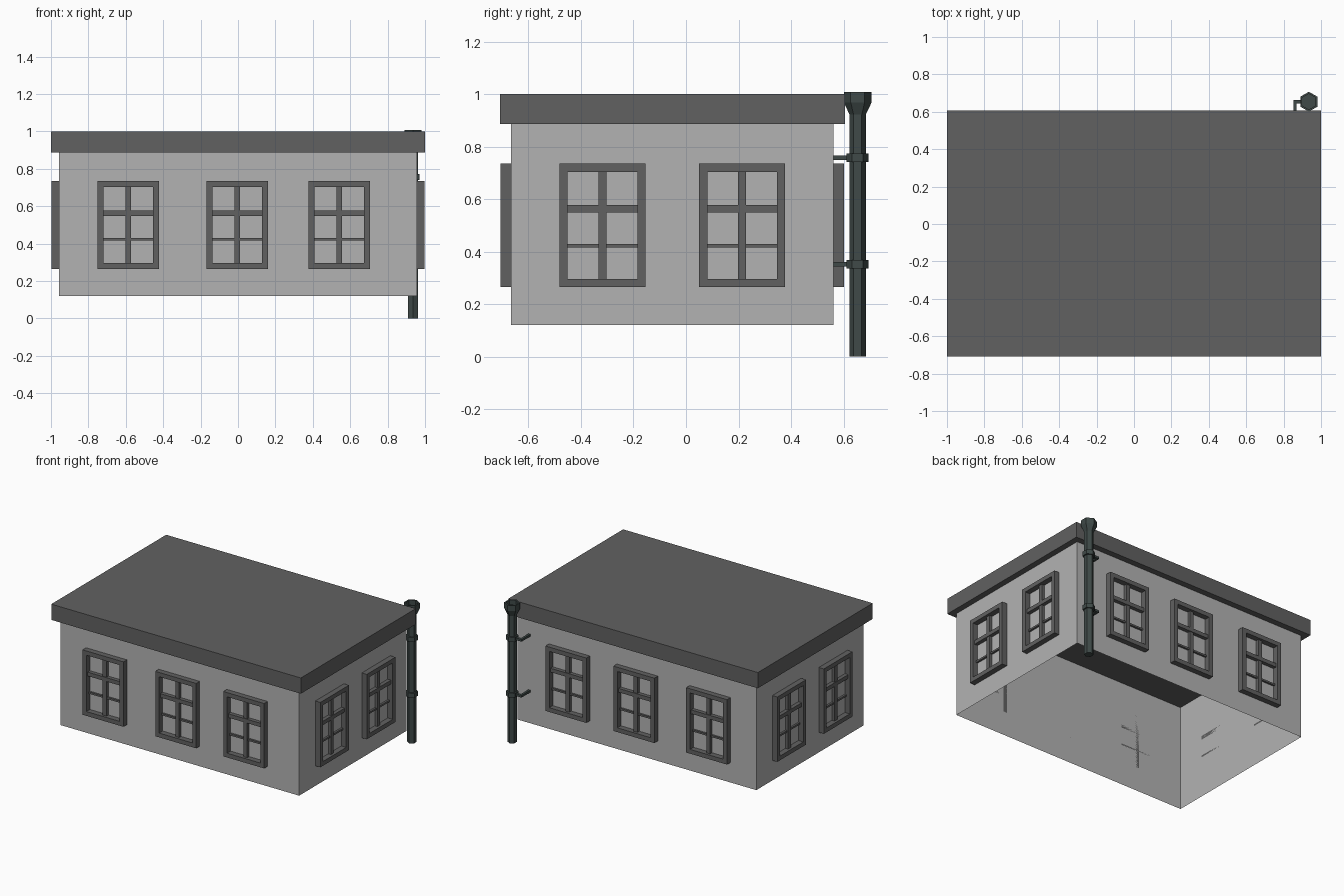
import bpy, bmesh
from math import pi, cos, sin
from mathutils import Matrix, Vector

if "Cube" in bpy.data.objects:
    bpy.data.objects.remove(bpy.data.objects["Cube"])


def material(name, color):
    m = bpy.data.materials.new(name)
    m.diffuse_color = (*color, 1)
    m.use_nodes = True
    m.node_tree.nodes["Principled BSDF"].inputs["Base Color"].default_value = m.diffuse_color
    return m


WALL = material("plaster", (0.45, 0.45, 0.45))
TRIM = material("dark_trim", (0.12, 0.12, 0.12))
METAL = material("pipe_metal", (0.05, 0.068, 0.065))


def add_box(bm, lo, hi):
    lo, hi = Vector(lo), Vector(hi)
    mat = Matrix.Translation((lo + hi) / 2) @ Matrix.Diagonal((*(hi - lo), 1))
    return bmesh.ops.create_cube(bm, size=1, matrix=mat)


def finish(bm, name, mat, matrix=Matrix()):
    me = bpy.data.meshes.new(name)
    bm.to_mesh(me)
    bm.free()
    me.materials.append(mat)
    ob = bpy.data.objects.new(name, me)
    ob.matrix_world = matrix
    bpy.context.collection.objects.link(ob)
    return ob


def box(name, lo, hi, mat):
    bm = bmesh.new()
    add_box(bm, lo, hi)
    return finish(bm, name, mat)


def bridge_rings(bm, rings):
    """Join equal-length vertex rings with quads."""
    for a, b in zip(rings, rings[1:]):
        for i in range(len(a)):
            j = (i + 1) % len(a)
            bm.faces.new((a[i], a[j], b[j], b[i]))


# walls: open shell without floor or ceiling
WX, Y0, Y1 = 0.957, -0.667, 0.562
bm = bmesh.new()
add_box(bm, (-WX, Y0, 0.12), (WX, Y1, 0.886))
caps = [f for f in bm.faces if abs(f.normal.z) > 0.5]
bmesh.ops.delete(bm, geom=caps, context='FACES_ONLY')
finish(bm, "walls", WALL)

# flat roof slab
box("roof", (-1, -0.709, 0.886), (1, 0.606, 1.0), TRIM)


# window: picture-frame ring plus glazing bars, facing local -y
def window(name, matrix):
    w, z0, z1, t, d = 0.164, 0.265, 0.735, 0.031, 0.04
    bm = bmesh.new()

    def rect(inset, y):
        x, a, b = w - inset, z0 + inset, z1 - inset
        return [bm.verts.new(p) for p in ((-x, y, a), (x, y, a), (x, y, b), (-x, y, b))]
    bridge_rings(bm, [rect(0, 0), rect(0, -d), rect(t, -d), rect(t, 0)])
    i = w - t
    add_box(bm, (-0.015, -0.022, z0 + t), (0.015, 0, z1 - t))
    add_box(bm, (-i, -0.027, 0.549), (i, 0, 0.577))
    add_box(bm, (-i, -0.014, 0.416), (i, 0, 0.429))
    bmesh.ops.recalc_face_normals(bm, faces=bm.faces)
    finish(bm, name, TRIM, matrix)


# three windows front and back
for x in (-0.587, -0.004, 0.541):
    window("front_window", Matrix.Translation((x, Y0, 0)))
    window("back_window", Matrix.Translation((x, Y1, 0)) @ Matrix.Rotation(pi, 4, 'Z'))
# two windows on each side
for y in (-0.318, 0.214):
    for s, label in ((1, "right_window"), (-1, "left_window")):
        window(label, Matrix.Translation((s * WX, y, 0)) @ Matrix.Rotation(s * pi / 2, 4, 'Z'))


# six-sided turned parts of the downpipe
PX, PY = 0.935, 0.654


def hex_lathe(name, profile):
    bm = bmesh.new()
    rings = [[bm.verts.new((r * cos(pi / 6 + k * pi / 3), r * sin(pi / 6 + k * pi / 3), z))
              for k in range(6)] for r, z in profile]
    bridge_rings(bm, rings)
    bm.faces.new(rings[0])
    bm.faces.new(rings[-1])
    bmesh.ops.recalc_face_normals(bm, faces=bm.faces)
    finish(bm, name, METAL, Matrix.Translation((PX, PY, 0)))


# pipe with flared, recessed rain head
hex_lathe("downpipe", [(0.031, 0), (0.031, 0.922), (0.053, 0.968), (0.053, 1.008),
                       (0.042, 1.008), (0.042, 0.975)])

# collars with bent wall brackets
for z in (0.757, 0.352):
    hex_lathe("pipe_collar", [(0.042, z - 0.016), (0.042, z + 0.016)])
    box("bracket_arm", (0.854, PY - 0.009, z - 0.008), (0.91, PY + 0.009, z + 0.008), METAL)
    box("bracket_stem", (0.854, Y1, z - 0.008), (0.87, PY - 0.009, z + 0.008), METAL)
